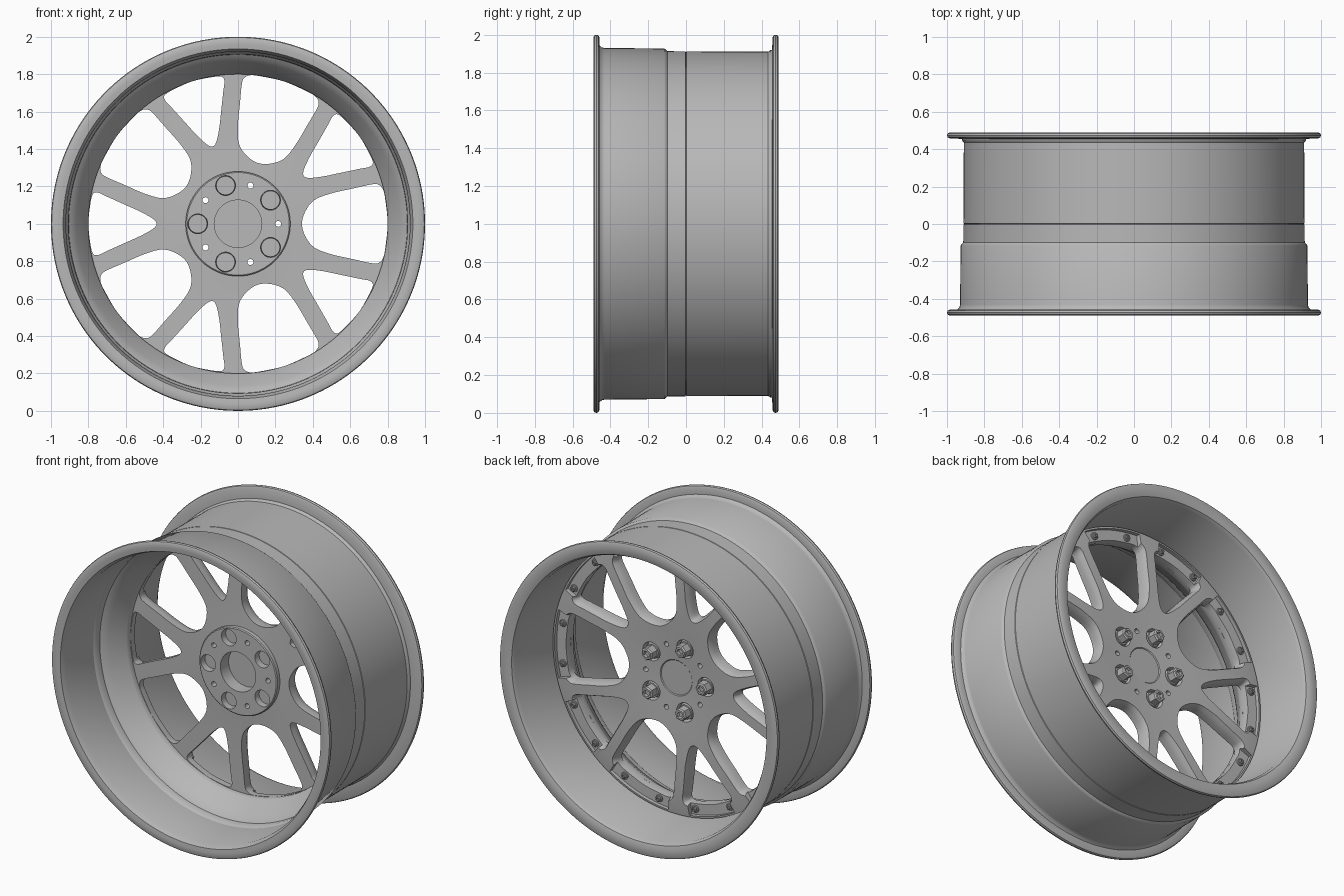
import bpy, bmesh
from math import sin, cos, pi, radians
from mathutils import Vector

cube = bpy.data.objects.get("Cube")
if cube:
    bpy.data.objects.remove(cube)

grey = bpy.data.materials.new("alloy_grey")
grey.use_nodes = True
COLOUR = (0.48, 0.48, 0.48, 1)
grey.diffuse_color = COLOUR
grey.node_tree.nodes["Principled BSDF"].inputs["Base Color"].default_value = COLOUR

SEGS = 160


def finish(name, bm):
    """Turn a bmesh into a named grey object."""
    bmesh.ops.remove_doubles(bm, verts=bm.verts, dist=1e-5)
    bmesh.ops.recalc_face_normals(bm, faces=bm.faces)
    mesh = bpy.data.meshes.new(name)
    bm.to_mesh(mesh)
    bm.free()
    mesh.materials.append(grey)
    ob = bpy.data.objects.new(name, mesh)
    bpy.context.collection.objects.link(ob)
    return ob


def smooth(ob):
    bpy.ops.object.select_all(action='DESELECT')
    ob.select_set(True)
    bpy.context.view_layer.objects.active = ob
    bpy.ops.object.shade_smooth_by_angle(angle=radians(32))


def loft(bm, loops, cap=True):
    """Skin closed loops of points, with end caps if wanted."""
    rings = [[bm.verts.new(p) for p in loop] for loop in loops]
    n = len(rings[0])
    for a, b in zip(rings, rings[1:]):
        for i in range(n):
            bm.faces.new((a[i], a[(i + 1) % n], b[(i + 1) % n], b[i]))
    if cap:
        bm.faces.new(rings[0])
        bm.faces.new(rings[-1])


def lathe(name, profile):
    """Spin a closed (radius, y) section round the wheel axis."""
    loops = []
    for r, y in profile + profile[:1]:
        loops.append([(r * cos(2 * pi * i / SEGS), y, 1 + r * sin(2 * pi * i / SEGS))
                      for i in range(SEGS)])
    bm = bmesh.new()
    loft(bm, loops, cap=False)
    return finish(name, bm)


def place(points, y, turn):
    """Put 2D wheel-plane points at depth y, turned about the axis."""
    c, s = cos(turn), sin(turn)
    return [(p[0] * c - p[1] * s, y, 1 + p[0] * s + p[1] * c) for p in points]


def circle(centre_r, r, n):
    return [(centre_r + r * cos(2 * pi * i / n), r * sin(2 * pi * i / n)) for i in range(n)]


def stack(bm, centre_r, turn, n, steps):
    """Stepped round or hexagonal stud from (radius, y) steps."""
    loft(bm, [place(circle(centre_r, r, n), y, turn) for r, y in steps])


def outline(half, steps=5):
    """Mirror half a window and round it with a closed spline."""
    pts = half + [(x, -y) for x, y in half[-2:0:-1]]
    pts = [Vector(p) for p in pts]
    n, out = len(pts), []
    for i in range(n):
        p0, p1, p2, p3 = (pts[(i + k) % n] for k in (-1, 0, 1, 2))
        for j in range(steps):
            t = j / steps
            out.append(0.5 * (2 * p1 + (p2 - p0) * t + (2 * p0 - 5 * p1 + 4 * p2 - p3) * t * t
                              + (3 * p1 - p0 - 3 * p2 + p3) * t ** 3))
    return out


def swell(pts, d):
    """Push a clockwise outline outward by d."""
    n, out = len(pts), []
    for i in range(n):
        t = (pts[(i + 1) % n] - pts[i - 1]).normalized()
        out.append(pts[i] + d * Vector((-t.y, t.x)))
    return out


def cut(ob, bm):
    cutter = finish("cutter", bm)
    cutter.hide_render = True
    mod = ob.modifiers.new("cut", 'BOOLEAN')
    mod.operation, mod.solver, mod.object = 'DIFFERENCE', 'EXACT', cutter
    bpy.context.view_layer.objects.active = ob
    bpy.ops.object.modifier_apply(modifier=mod.name)
    bpy.data.objects.remove(cutter)


# Front rim half, with its flange and the inner bolting cone
smooth(lathe("front_barrel", [
    (.935, -.487), (.96, -.49), (.985, -.49), (.996, -.485), (1, -.474), (.996, -.463),
    (.985, -.458), (.945, -.458), (.933, -.445), (.93, -.43), (.927, -.115), (.922, -.107),
    (.913, -.098), (.912, -.003), (.906, 0), (.88, .04), (.8, .04), (.8, .015), (.805, .005),
    (.865, -.085), (.885, -.11), (.905, -.125), (.907, -.16), (.917, -.175), (.92, -.45)]))

# Back rim half
smooth(lathe("back_barrel", [
    (.906, 0), (.912, .003), (.91, .435), (.918, .445), (.92, .455), (.985, .458), (.996, .463),
    (1, .474), (.996, .485), (.985, .49), (.94, .49), (.915, .482), (.903, .46), (.89, .1),
    (.88, .04)]))

# Spoked centre: solid disc first
centre = lathe("spoke_centre", [
    (0, .085), (.127, .085), (.127, 0), (.274, 0), (.28, .005), (.28, .03), (.42, .037),
    (.8, .041), (.88, .041), (.88, .108), (.8, .118), (.55, .122), (.35, .114), (.115, .1),
    (.11, .095), (0, .095)])

# Wide and narrow windows between the ten spokes, flared towards the back
wide = outline([(.342, 0), (.362, .07), (.41, .128), (.5, .163), (.62, .19), (.71, .21),
                (.75, .21), (.777, .18), (.79, .11), (.8, 0)])
narrow = outline([(.435, 0), (.455, .027), (.52, .064), (.6, .1), (.7, .145), (.75, .167),
                  (.778, .155), (.793, .08), (.8, 0)])
bm = bmesh.new()
for k in range(10):
    shape = narrow if k % 2 else wide
    # orient the outline so that swelling goes outward
    area = sum(a.x * b.y - b.x * a.y for a, b in zip(shape, shape[1:] + shape[:1]))
    big = swell(shape, -.02 if area > 0 else .02)
    mid = swell(shape, -.006 if area > 0 else .006)
    turn = k * pi / 5
    loft(bm, [place(shape, -.1, turn), place(shape, .075, turn),
              place(mid, .1, turn), place(big, .13, turn)])
    # Wheel stud holes alternate with small through holes
    if k % 2:
        stack(bm, .215, turn, 32, [(.053, -.05), (.053, .075), (.066, .13)])
    else:
        stack(bm, .215, turn, 16, [(.016, -.05), (.016, .15)])
cut(centre, bm)

# Sunken bolting pads on the ring between spoke ends
bm = bmesh.new()
for k in range(10):
    spread = radians(11.3 if k % 2 else 14.8)
    angles = [spread * (i / 6 - 1) for i in range(13)]
    pad = [(.74 * cos(a), .74 * sin(a)) for a in angles]
    pad += [(.868 * cos(a), .868 * sin(a)) for a in reversed(angles)]
    loft(bm, [place(pad, y, k * pi / 5) for y in (.085, .16)])
cut(centre, bm)
smooth(centre)

# Five hexagonal wheel nuts with tapered seats and hollow tips
bm = bmesh.new()
for k in range(1, 10, 2):
    turn = k * pi / 5
    stack(bm, .215, turn, 32, [(.05, .04), (.054, .075), (.046, .1)])
    stack(bm, .215, turn, 6, [(.042, .09), (.042, .15), (.034, .158), (.022, .158), (.02, .14)])
smooth(finish("wheel_nuts", bm))

# Twenty ring bolts, each a low washer with a hexagonal head
bm = bmesh.new()
for k in range(20):
    turn = (k + .5) * pi / 10
    stack(bm, .832, turn, 20, [(.023, .08), (.023, .092), (.021, .094)])
    stack(bm, .832, turn, 6, [(.016, .09), (.016, .104), (.013, .107), (.008, .107), (.008, .098)])
smooth(finish("ring_bolts", bm))
